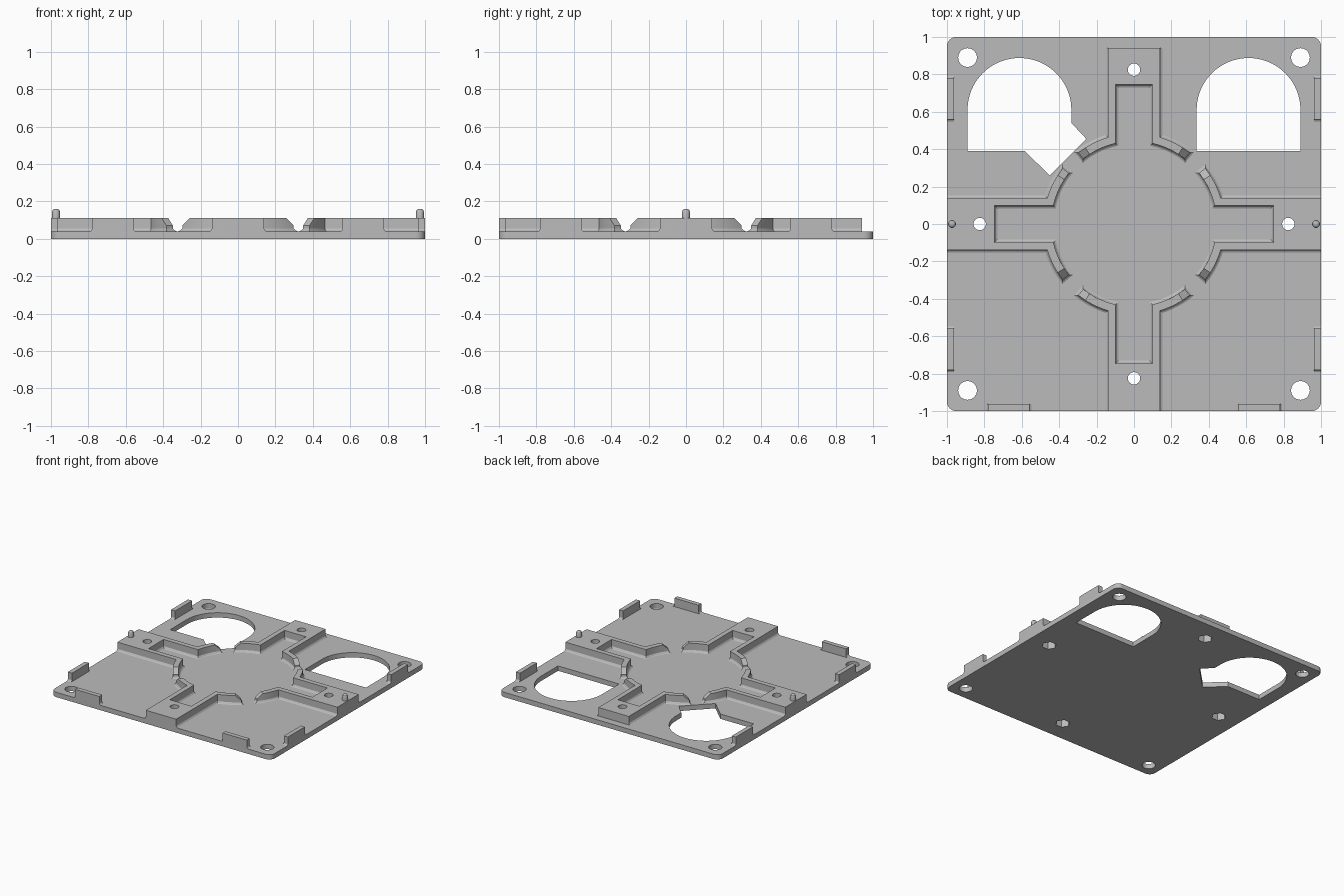
import bpy, bmesh
from math import sin, cos, pi, radians, asin

cube = bpy.data.objects.get("Cube")
if cube:
    bpy.data.objects.remove(cube, do_unlink=True)

mat = bpy.data.materials.new("Plain grey")
mat.use_nodes = True
GREY = (0.5, 0.5, 0.5, 1)
mat.diffuse_color = GREY
mat.node_tree.nodes["Principled BSDF"].inputs["Base Color"].default_value = GREY

FLOOR, TOP = 0.04, 0.11


def arc(cx, cy, r, a0, a1, n):
    """Points along an arc, angles in degrees."""
    angles = [radians(a0 + (a1 - a0) * i / n) for i in range(n + 1)]
    return [(cx + r * cos(a), cy + r * sin(a)) for a in angles]


def circle(cx, cy, r, n):
    return arc(cx, cy, r, 0, 360, n)[:-1]


def loft(bm, layers):
    """Closed solid through (z, outline) layers with equal point counts."""
    rings = [[bm.verts.new((x, y, z)) for x, y in pts] for z, pts in layers]
    for low, high in zip(rings, rings[1:]):
        for i in range(len(low)):
            j = (i + 1) % len(low)
            bm.faces.new((low[i], low[j], high[j], high[i]))
    bm.faces.new(rings[0][::-1])
    bm.faces.new(rings[-1])


def build(name, solids):
    bm = bmesh.new()
    for layers in solids:
        loft(bm, layers)
    bmesh.ops.recalc_face_normals(bm, faces=bm.faces)
    mesh = bpy.data.meshes.new(name)
    bm.to_mesh(mesh)
    bm.free()
    mesh.materials.append(mat)
    obj = bpy.data.objects.new(name, mesh)
    bpy.context.collection.objects.link(obj)
    return obj


def activate(obj):
    bpy.ops.object.select_all(action='DESELECT')
    obj.select_set(True)
    bpy.context.view_layer.objects.active = obj


def cut(obj, cutters):
    activate(obj)
    for c in cutters:
        mod = obj.modifiers.new("cut", 'BOOLEAN')
        mod.operation = 'DIFFERENCE'
        mod.solver = 'EXACT'
        mod.object = c
        bpy.ops.object.modifier_apply(modifier=mod.name)


def prism(pts, z0=-0.1, z1=0.3):
    return [(z0, pts), (z1, pts)]


# Cutters: corner holes, windows, bolt holes and hexagonal nut pockets
bolts = [(0.825, 0), (0, 0.825), (-0.825, 0), (0, -0.825)]
right_window = [(0.89, 0.39)] + arc(0.6125, 0.61, 0.2775, 0, 180, 40) + [(0.335, 0.39)]
notch = [(-0.335, 0.54), (-0.255, 0.455), (-0.45, 0.26), (-0.585, 0.39)]
left_window = [(-0.89, 0.39)] + arc(-0.6125, 0.61, 0.2775, 180, 0, 40) + notch
holes = [prism(circle(x, y, 0.05, 32)) for x in (-0.89, 0.89) for y in (-0.89, 0.89)]
holes += [prism(circle(x, y, 0.033, 24)) for x, y in bolts]
holes += [prism(right_window), prism(left_window)]
hole_cutter = build("hole_cutter", holes)
nut_cutter = build("nut_cutter", [prism(circle(x, y, 0.055, 6), z1=0.07) for x, y in bolts])
cutters = [hole_cutter, nut_cutter]
for c in cutters:
    c.hide_render = True

# Base plate with rounded corners
corner = 0.95
outline = []
for k, (sx, sy) in enumerate([(1, 1), (-1, 1), (-1, -1), (1, -1)]):
    outline += arc(sx * corner, sy * corner, 0.05, 90 * k, 90 * k + 90, 8)
plate = build("base_plate", [prism(outline, 0, FLOOR)])
cut(plate, cutters)


def arm_outline(end, tip, flare):
    """Outline of an arm with a pocket and two curved wings; flare widens its foot."""
    wide, pocket = 0.138 + flare, 0.098 - flare
    r_out, r_in = 0.484 + flare, 0.442 - flare
    tip_deg = tip + flare / 0.46 * 180 / pi
    a_out, a_in = asin(wide / r_out) * 180 / pi, asin(pocket / r_in) * 180 / pi
    half = [(end, wide)] + arc(0, 0, r_out, a_out, tip_deg, 10)
    half += arc(0, 0, r_in, tip_deg, a_in, 10) + [(0.745 - flare, pocket)]
    return half + [(x, -y) for x, y in reversed(half)]


def turn(pts, k):
    for _ in range(k):
        pts = [(-y, x) for x, y in pts]
    return pts


# Four raised arms with filleted feet and chamfered wing tips
steps = [(0, 38, 0.015), (0.004, 38, 0.0075), (0.015, 38, 0), (0.03, 38, 0), (0.07, 32.5, 0)]
for k, name in enumerate(["left_arm", "back_arm", "right_arm", "front_arm"]):
    end = 0.94 if name == "back_arm" else 1
    arm = build(name, [[(FLOOR + h, turn(arm_outline(end, tip, flare), k))
                        for h, tip, flare in steps]])
    cut(arm, cutters)


# Edge tabs with small fillets at the foot
def tab_outline(flare, side, k):
    inner, a, b = 0.963, 0.56 - flare, 0.78 + flare
    return turn([(inner, side * a), (1, side * a), (1, side * b), (inner, side * b)], k)


tab_steps = [(FLOOR, 0.012), (FLOOR + 0.004, 0.005), (FLOOR + 0.012, 0), (TOP, 0)]
for k, place in ((0, "left"), (2, "right"), (3, "front")):
    build(place + "_tabs", [[(z, tab_outline(f, s, k)) for z, f in tab_steps]
                            for s in (-1, 1)])

# Locating pins with rounded tips
pin_steps = [(TOP, 0.021), (0.145, 0.021), (0.154, 0.017), (0.16, 0.008)]
for x, name in ((0.973, "left_pin"), (-0.973, "right_pin")):
    build(name, [[(z, circle(x, 0, r, 20)) for z, r in pin_steps]])

# Tidy up and shade
for c in cutters:
    bpy.data.objects.remove(c, do_unlink=True)
for obj in list(bpy.context.scene.objects):
    if obj.type == 'MESH' and mat.name in obj.data.materials:
        activate(obj)
        bpy.ops.object.shade_smooth_by_angle(angle=radians(25))
